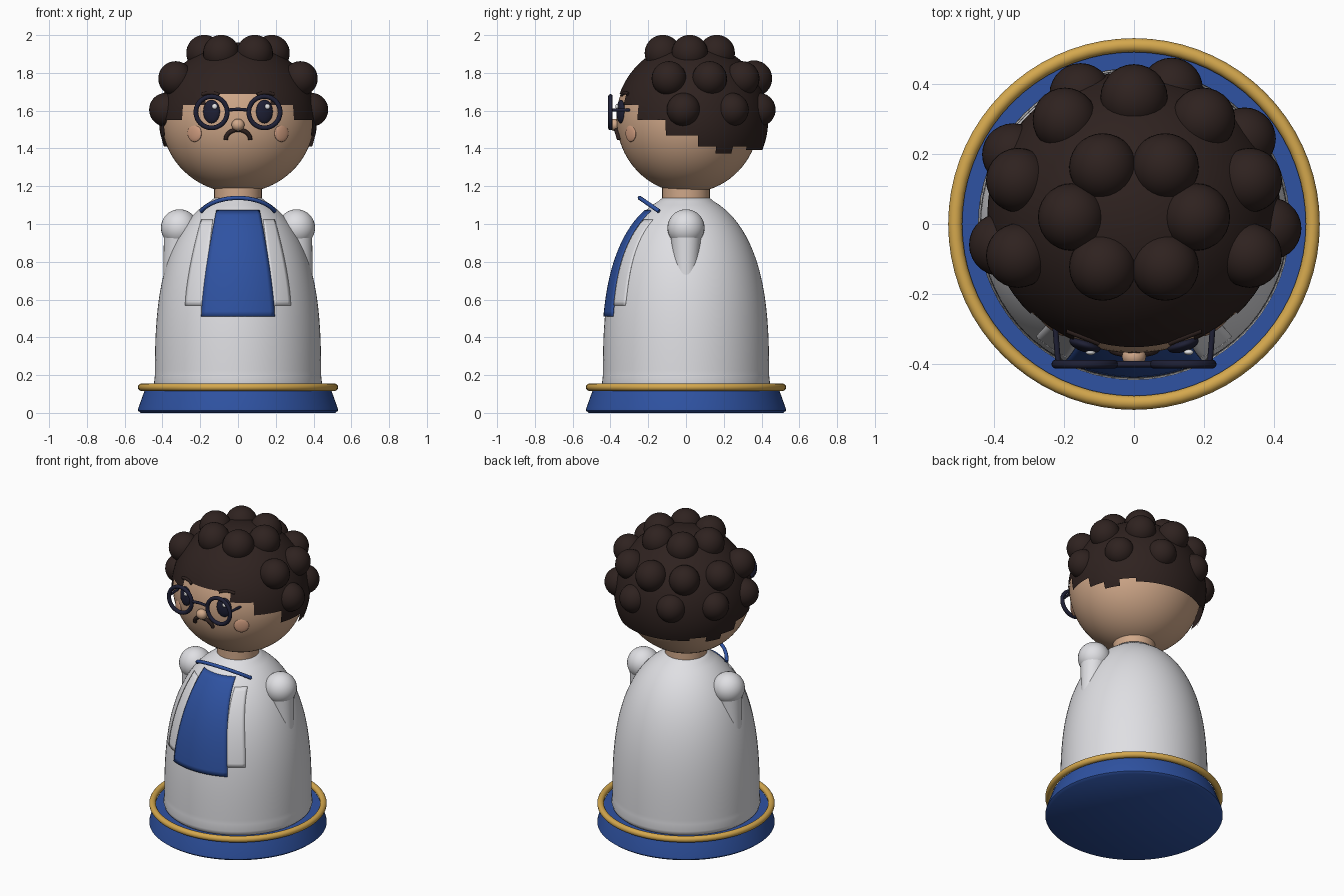
import bpy, bmesh, math
from mathutils import Vector

if "Cube" in bpy.data.objects:
    bpy.data.objects.remove(bpy.data.objects["Cube"])


def material(name, r, g, b):
    m = bpy.data.materials.new(name)
    m.diffuse_color = (r, g, b, 1)
    m.use_nodes = True
    m.node_tree.nodes["Principled BSDF"].inputs["Base Color"].default_value = m.diffuse_color
    return m


BLUE = material("blue", 0.028, 0.085, 0.36)
GOLD = material("gold", 0.66, 0.39, 0.075)
WHITE = material("white", 0.74, 0.74, 0.77)
SKIN = material("skin", 0.63, 0.39, 0.25)
HAIR = material("dark brown", 0.028, 0.016, 0.014)
NAVY = material("dark navy", 0.013, 0.014, 0.035)
CHEEK = material("cheek", 0.62, 0.33, 0.21)
SHINE = material("eye shine", 0.9, 0.9, 0.92)


def finish(ob, name, mat, angle=40):
    ob.name = name
    ob.data.materials.clear()
    ob.data.materials.append(mat)
    bpy.ops.object.select_all(action='DESELECT')
    ob.select_set(True)
    bpy.context.view_layer.objects.active = ob
    bpy.ops.object.shade_smooth_by_angle(angle=math.radians(angle))
    return ob


def mesh_object(bm, name, mat):
    me = bpy.data.meshes.new(name)
    bm.to_mesh(me)
    bm.free()
    ob = bpy.data.objects.new(name, me)
    bpy.context.collection.objects.link(ob)
    return finish(ob, name, mat)


def ball(name, loc, radii, mat, rot=(0, 0, 0), seg=32, rings=20):
    bpy.ops.mesh.primitive_uv_sphere_add(segments=seg, ring_count=rings, radius=1, location=loc, rotation=rot)
    ob = bpy.context.object
    ob.scale = radii
    return finish(ob, name, mat)


def torus(name, loc, major, minor, mat, rot=(0, 0, 0), seg=64):
    bpy.ops.mesh.primitive_torus_add(location=loc, rotation=rot, major_radius=major, minor_radius=minor,
                                     major_segments=seg, minor_segments=14)
    return finish(bpy.context.object, name, mat, 80)


def lathe(name, profile, mat, seg=72):
    bm = bmesh.new()
    verts = [bm.verts.new((r, 0, z)) for r, z in profile]
    edges = [bm.edges.new(p) for p in zip(verts, verts[1:])]
    bmesh.ops.spin(bm, geom=verts + edges, cent=(0, 0, 0), axis=(0, 0, 1), angle=2 * math.pi, steps=seg)
    bmesh.ops.remove_doubles(bm, verts=bm.verts, dist=1e-5)
    bmesh.ops.recalc_face_normals(bm, faces=bm.faces)
    return mesh_object(bm, name, mat)


def tube(name, pts, r, mat):
    cu = bpy.data.curves.new(name, 'CURVE')
    cu.dimensions = '3D'
    cu.bevel_depth = r
    cu.bevel_resolution = 3
    cu.use_fill_caps = True
    sp = cu.splines.new('POLY')
    sp.points.add(len(pts) - 1)
    for p, co in zip(sp.points, pts):
        p.co = (*co, 1)
    ob = bpy.data.objects.new(name, cu)
    bpy.context.collection.objects.link(ob)
    bpy.ops.object.select_all(action='DESELECT')
    ob.select_set(True)
    bpy.context.view_layer.objects.active = ob
    bpy.ops.object.convert(target='MESH')
    return finish(bpy.context.object, name, mat, 60)


def body_radius(z):
    return 0.44 * math.sqrt(max(0, 1 - max(0, z - 0.16) ** 2.9))


def coat_panel(name, z0, z1, edges, off, mat, nx=16, nz=20):
    """Thin plate following the coat; edges(t) gives its left and right x."""
    bm = bmesh.new()
    rows = []
    for j in range(nz + 1):
        t = j / nz
        z = z0 + (z1 - z0) * t
        a, b = edges(t)
        rows.append([])
        for i in range(nx + 1):
            x = a + (b - a) * i / nx
            y = -math.sqrt((body_radius(z) + off) ** 2 - x * x)
            rows[-1].append(bm.verts.new((x, y, z)))
    for r0, r1 in zip(rows, rows[1:]):
        for i in range(nx):
            bm.faces.new((r0[i], r0[i + 1], r1[i + 1], r1[i]))
    ob = mesh_object(bm, name, mat)
    mod = ob.modifiers.new("thickness", 'SOLIDIFY')
    mod.thickness = 0.009
    mod.offset = -1
    return ob


# base, trim and coat
lathe("base", [(0, 0), (0.515, 0), (0.53, 0.012), (0.528, 0.025), (0.492, 0.125), (0, 0.125)], BLUE)
torus("base_trim", (0, 0, 0.136), 0.51, 0.02, GOLD, seg=72)
coat = [(0, 0.12), (0.425, 0.12), (0.44, 0.135), (0.445, 0.155)]
coat += [(body_radius(z), z) for z in [0.2 + 0.025 * i for i in range(37)]]
coat += [(body_radius(1.12), 1.12), (0.12, 1.143), (0, 1.145)]
lathe("coat", coat, WHITE)

# front panels and collar
coat_panel("front_panel", 0.51, 1.073, lambda t: (-0.195 + 0.08 * t ** 1.4, 0.195 - 0.08 * t ** 1.4), 0.008, BLUE)
for s in (-1, 1):
    coat_panel("lapel", 0.57, 1.025,
               lambda t: tuple(sorted((s * (0.28 - 0.085 * t ** 1.5), s * (0.19 - 0.055 * t)))), 0.005, WHITE, nx=6)
arc = []
for i in range(25):
    a = math.radians(-65 + 130 * i / 24)
    d = 0.215 * (1 - math.cos(a))
    arc.append((0.215 * math.sin(a), -0.245 + 0.82 * d, 1.138 - 0.565 * d))
tube("collar", arc, 0.011, BLUE)

# arms
for s in (-1, 1):
    ball("shoulder", (s * 0.31, 0, 0.98), (0.098,) * 3, WHITE)
    bpy.ops.mesh.primitive_cone_add(vertices=32, radius1=0.055, radius2=0.083, depth=0.34, location=(s * 0.325, 0, 0.80),
                                    rotation=(0, s * -0.09, 0))
    finish(bpy.context.object, "arm", WHITE)

# neck and head
bpy.ops.mesh.primitive_cylinder_add(vertices=40, radius=0.126, depth=0.12, location=(0, 0, 1.15))
finish(bpy.context.object, "neck", SKIN)
HC, HR = Vector((0, 0.01, 1.557)), Vector((0.405, 0.378, 0.392))
ball("head", HC, HR, SKIN, seg=64, rings=40)


def face_y(x, z):
    return HC.y - HR.y * math.sqrt(1 - (x / HR.x) ** 2 - ((z - HC.z) / HR.z) ** 2)


# hair cap with a stepped hairline, by angle from the front
HAIRLINE = [(24, 1.69), (47, 1.64), (71, 1.54), (94, 1.475), (108, 1.42), (122, 1.38), (137, 1.42), (180, 1.385)]
CC, CR = Vector((0, 0.03, 1.55)), Vector((0.418, 0.405, 0.412))
bm = bmesh.new()
bmesh.ops.create_uvsphere(bm, u_segments=72, v_segments=64, radius=1)
for v in bm.verts:
    v.co = Vector(a * b for a, b in zip(v.co, CR)) + CC
cut = []
for f in bm.faces:
    c = f.calc_center_median()
    ang = math.degrees(math.atan2(abs(c.x), CC.y - c.y))
    if c.z < next(z for a, z in HAIRLINE if ang <= a + 0.01):
        cut.append(f)
bmesh.ops.delete(bm, geom=cut, context='FACES')
mesh_object(bm, "hair_cap", HAIR)

# curls in three rings
curls = [(0.178 * math.cos(math.radians(a)), 0.02 + 0.165 * math.sin(math.radians(a)), 1.905, 0.096)
         for a in range(0, 360, 60)]
curls += [(s * x, y, 1.77, 0.092) for s in (-1, 1) for x, y in ((0.33, -0.09), (0.33, 0.125), (0.197, 0.297))]
curls += [(0, 0.36, 1.77, 0.096)]
curls += [(0.39 * math.cos(math.radians(a)), 0.02 + 0.38 * math.sin(math.radians(a)), 1.605, 0.089)
          for a in (-5, 36, 74, 113, 152, 192)]
for x, y, z, r in curls:
    ball("curl", (x, y, z), (r, r, r), HAIR, seg=28, rings=18)

# face details and glasses
for s in (-1, 1):
    ex, ez = s * 0.14, 1.595
    ball("eye", (ex, face_y(ex, ez) - 0.002, ez), (0.046, 0.02, 0.062), NAVY, rot=(0, 0, s * 0.3))
    ball("eye_shine", (ex + 0.016, face_y(ex, ez) - 0.023, 1.622), (0.014, 0.008, 0.014), SHINE, seg=16, rings=10)
    ball("cheek", (s * 0.23, face_y(0.23, 1.48), 1.48), (0.045, 0.012, 0.045), CHEEK, rot=(0, 0, s * 0.62))
    brow = [(s * x, face_y(x, z) - 0.004, z) for x, z in ((0.1, 1.684), (0.13, 1.694), (0.16, 1.694), (0.19, 1.686))]
    tube("eyebrow", brow, 0.009, HAIR)
    torus("lens_rim", (ex, -0.4, 1.592), 0.083, 0.0125, NAVY, rot=(math.pi / 2, 0, 0), seg=40)
    tube("temple", [(s * 0.216, -0.4, 1.603), (s * 0.225, -0.29, 1.603)], 0.008, NAVY)
tube("bridge", [(-0.06, -0.4, 1.603), (0, -0.4, 1.608), (0.06, -0.4, 1.603)], 0.009, NAVY)
ball("nose", (0, -0.378, 1.525), (0.034, 0.03, 0.032), SKIN)
mouth = []
for i in range(17):
    a = math.pi * i / 16
    x, z = 0.065 * math.cos(a), 1.447 + 0.052 * math.sin(a)
    mouth.append((x, face_y(x, z) - 0.006, z))
tube("mouth", mouth, 0.0115, HAIR)
